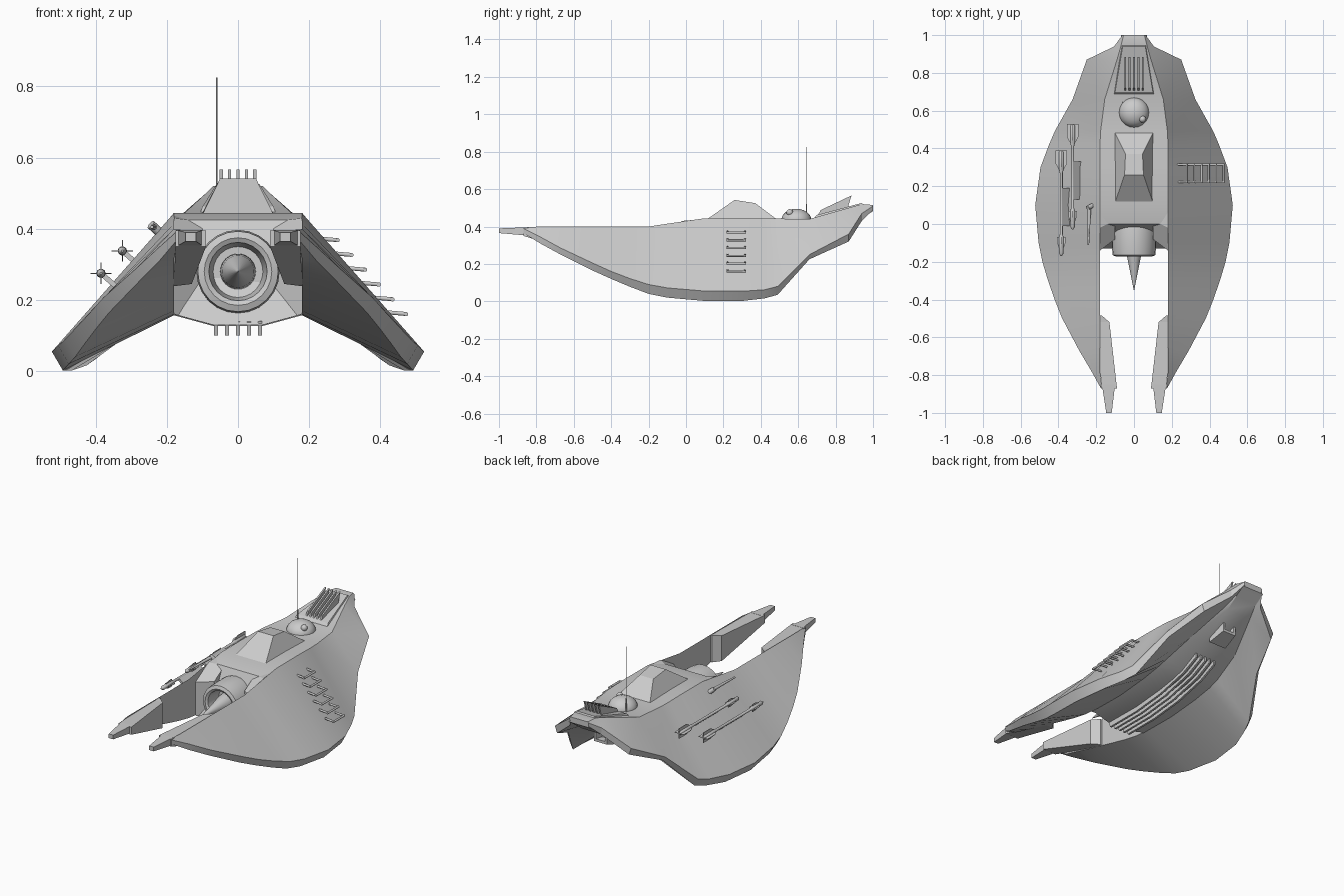
import bpy, bmesh, math
from mathutils import Vector

if "Cube" in bpy.data.objects:
    bpy.data.objects.remove(bpy.data.objects["Cube"])


def make(name, verts, faces, mirror=False, smooth=None):
    me = bpy.data.meshes.new(name)
    me.from_pydata(verts, [], faces)
    bm = bmesh.new()
    bm.from_mesh(me)
    bmesh.ops.recalc_face_normals(bm, faces=bm.faces)
    bm.to_mesh(me)
    bm.free()
    ob = bpy.data.objects.new(name, me)
    bpy.context.collection.objects.link(ob)
    if mirror:
        ob.modifiers.new("Mirror", 'MIRROR')
    if smooth:
        bpy.ops.object.select_all(action='DESELECT')
        ob.select_set(True)
        bpy.context.view_layer.objects.active = ob
        bpy.ops.object.shade_smooth_by_angle(angle=math.radians(smooth))
    return ob


def loft(name, rings, **kw):
    """Skin a list of closed rings and cap both ends."""
    n = len(rings[0])
    verts = [p for r in rings for p in r]
    faces = [(i * n + j, i * n + (j + 1) % n, (i + 1) * n + (j + 1) % n, (i + 1) * n + j)
             for i in range(len(rings) - 1) for j in range(n)]
    faces += [tuple(range(n)), tuple(range(len(verts) - n, len(verts)))]
    return make(name, verts, faces, **kw)


def lathe(name, prof, c, sides=24, smooth=35):
    """Turn (y, radius) points round a y axis through x, z = c."""
    return loft(name, [[(c[0] + r * math.cos(a), y, c[1] + r * math.sin(a))
                        for a in (2 * math.pi * k / sides for k in range(sides))]
                       for y, r in prof], smooth=smooth)


def rod(name, a, b, r1, r2=None, sides=8):
    a, b = Vector(a), Vector(b)
    q = (b - a).to_track_quat('Z', 'Y')
    r2 = r1 if r2 is None else r2
    return loft(name, [[p + q @ Vector((r * math.cos(t), r * math.sin(t), 0))
                        for t in (2 * math.pi * (k + .5) / sides for k in range(sides))]
                       for p, r in ((a, r1), (b, r2))], smooth=50)


def rect(x0, x1, y, z0, z1):
    return [(x0, y, z0), (x1, y, z0), (x1, y, z1), (x0, y, z1)]


def plate(name, outline, x, w):
    """Extrude a (y, z) outline sideways by width w."""
    return loft(name, [[(x + s * w / 2, y, z) for y, z in outline] for s in (-1, 1)])


def ball(name, c, r, squash=1.0):
    bm = bmesh.new()
    bmesh.ops.create_uvsphere(bm, u_segments=20, v_segments=12, radius=r)
    for v in bm.verts:
        v.co = Vector((v.co.x, v.co.y, v.co.z * squash)) + Vector(c)
    me = bpy.data.meshes.new(name)
    bm.to_mesh(me)
    bm.free()
    me.shade_smooth()
    ob = bpy.data.objects.new(name, me)
    bpy.context.collection.objects.link(ob)


# Drooping wings: y, root x, root top z, rim x, rim top z, rim low z, root low z
wing = [(-.87, .17, .395, .175, .39, .365, .36), (-.78, .18, .40, .225, .345, .31, .315),
        (-.67, .18, .40, .29, .285, .25, .285), (-.5, .18, .40, .38, .205, .165, .24),
        (-.4, .18, .40, .42, .16, .12, .215), (-.3, .18, .40, .455, .122, .078, .19),
        (-.2, .18, .40, .485, .09, .04, .17), (-.1, .18, .415, .505, .072, .02, .16),
        (.1, .18, .444, .523, .055, .002, .157), (.3, .18, .445, .495, .054, .002, .175),
        (.42, .18, .443, .45, .062, .016, .195), (.49, .177, .442, .42, .08, .035, .215),
        (.66, .155, .44, .325, .25, .225, .28), (.87, .09, .50, .25, .36, .32, .40),
        (.94, .07, .52, .105, .47, .43, .45), (1, .055, .515, .062, .51, .49, .49)]
loft("wing_shell", [[(xe, y, ze), (xo, y, zo), (xe + (xo - xe) * .91, y, zb), (xe, y, zi)]
                    for y, xe, ze, xo, zo, zb, zi in wing], mirror=True, smooth=30)

# Central fuselage with a raked front, between the wing roots
body = []
for y, xe, ze, xo, zo, zb, zi in wing[7:]:
    yt, yb = (0, -.13) if y == -.1 else (y, y)
    zt = .425 if y == -.1 else ze
    drop = .03 if y < .6 else .008
    body.append([(-xe, yt, zt), (xe, yt, zt), (xe, yb, zi), (.07, yb, zi - drop),
                 (-.07, yb, zi - drop), (-xe, yb, zi)])
loft("fuselage", body, smooth=30)
loft("front_shoulder", [[(.18, -.02, .43), (.18, -.14, .36), (.18, -.14, .16), (.18, .05, .16), (.18, .1, .44)],
                        [(.1, .02, .42), (.1, -.08, .36), (.1, -.08, .14), (.1, .05, .14), (.1, .1, .42)]],
     mirror=True)

# Front prongs: inner blocks and tips
loft("prong_block", [rect(.17, .181, -.485, .24, .398), rect(.13, .181, -.52, .245, .395),
                     rect(.09, .175, -.87, .35, .395)], mirror=True)
loft("prong_tip", [rect(.10, .17, -.85, .352, .396), rect(.118, .147, -1, .365, .39)], mirror=True)

# Nose intake with spike
lathe("intake_barrel", [(-.08, .07), (-.165, .082), (-.172, .095), (-.165, .113), (-.12, .117),
                        (-.03, .117), (.0, .112), (.025, .09)], (0, .28))
lathe("intake_spike", [(-.05, .04), (-.09, .05), (-.14, .045), (-.19, .033), (-.35, .001)], (0, .28))

# Faceted canopy
make("canopy", [(-.105, .1, .43), (.105, .1, .43), (.105, .49, .435), (-.105, .49, .435),
                (-.05, .26, .542), (.05, .26, .542), (.045, .37, .525), (-.045, .37, .525)],
     [(0, 1, 5, 4), (1, 2, 6, 5), (2, 3, 7, 6), (3, 0, 4, 7), (4, 5, 6, 7), (3, 2, 1, 0)])

# Sensor dome, its eye and the aerial
ball("sensor_dome", (0, .59, .435), .08, .75)
ball("dome_eye", (.045, .555, .475), .018)
rod("aerial_base", (-.06, .645, .43), (-.06, .645, .52), .004, .003)
rod("aerial", (-.06, .645, .5), (-.06, .645, .825), .002)

# Tail deck and cooling fins
make("tail_deck", [(-.108, .68, .44), (.108, .68, .44), (.066, .95, .515), (-.066, .95, .515),
                   (-.1, .70, .462), (.1, .70, .462), (.06, .94, .526), (-.06, .94, .526)],
     [(0, 1, 5, 4), (1, 2, 6, 5), (2, 3, 7, 6), (3, 0, 4, 7), (4, 5, 6, 7), (3, 2, 1, 0)])
for i in range(5):
    plate("tail_fin", [(.70, .45), (.72, .488), (.885, .566), (.865, .50)], (i - 2) * .0235, .009)

# Belly ribs and rear exhaust box
for i in range(5):
    plate("belly_rib", [(-.13, .14), (-.12, .10), (.1, .10), (.3, .12), (.49, .165), (.6, .215),
                        (.6, .25), (.3, .17)], (i - 2) * .031, .012)
loft("exhaust_box", [rect(-.055, .055, .70, .27, .36), rect(-.042, .042, .80, .30, .385),
                     rect(-.03, .03, .80, .315, .37), rect(-.025, .025, .75, .31, .36)])

# Boarding rungs on the right wing
for i in range(6):
    x, z = .24 + i * .0385, .373 - i * .0415
    for y in (.222, .315):
        rod("rung_leg", (x - .015, y, z), (x + .042, y, z - .005), .006)
    rod("rung_bar", (x + .04, .216, z - .005), (x + .04, .321, z - .005), .006)

# Two finned missiles on struts over the left wing
for x, z, y0 in ((-.385, .275, -.17), (-.325, .338, -.03)):
    lathe("missile", [(y0, .003), (y0 + .015, .012), (y0 + .10, .013), (y0 + .115, .008),
                      (y0 + .44, .008), (y0 + .46, .013), (y0 + .55, .012), (y0 + .56, .005)], (x, z), 10)
    for f0, f1, s in ((.03, .10, .022), (.45, .56, .03)):
        loft("missile_fin_flat", [rect(x - w, x + w, y0 + f, z - .0015, z + .0015)
                                  for f, w in ((f0, .008), (f0 + .04, s), (f1, s))])
        loft("missile_fin_upright", [rect(x - .0015, x + .0015, y0 + f, z - w, z + w)
                                     for f, w in ((f0, .008), (f0 + .04, s), (f1, s))])
    loft("missile_strut", [[(x - .004, y0 + a, z - .006), (x + .006, y0 + a, z + .004),
                            (x + .052, y0 + a, z - .036), (x + .042, y0 + a, z - .046)]
                           for a in (.16, .36)])

# Small gun at the left wing root
rod("gun_barrel", (-.242, -.11, .405), (-.236, .09, .405), .005, .010)
rod("gun_mount", (-.245, .085, .412), (-.215, .10, .385), .013)
